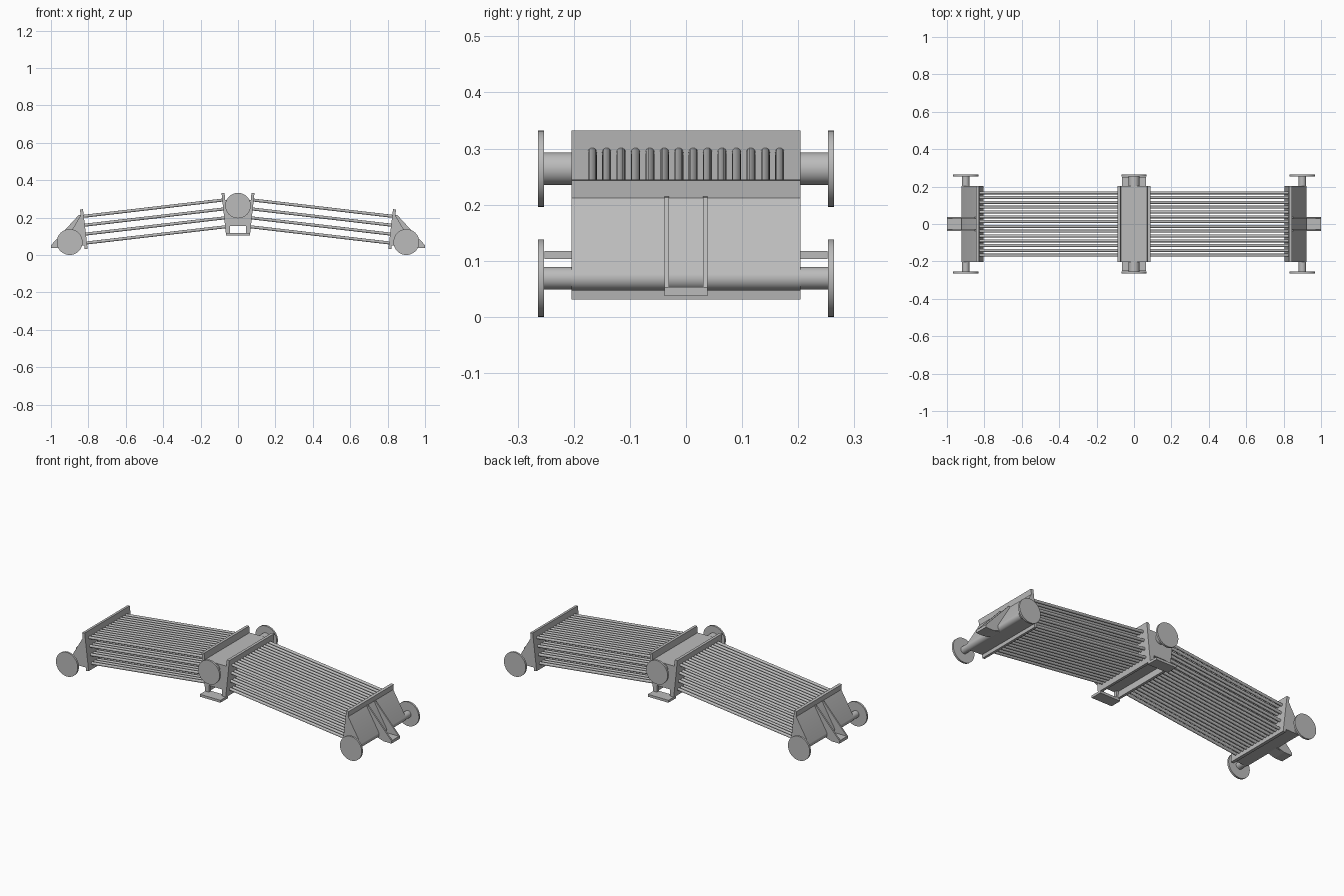
import bpy, bmesh, math
from mathutils import Vector

if "Cube" in bpy.data.objects:
    bpy.data.objects.remove(bpy.data.objects["Cube"])

steel = bpy.data.materials.new("plain_grey")
steel.diffuse_color = (0.5, 0.5, 0.5, 1)
steel.use_nodes = True
steel.node_tree.nodes["Principled BSDF"].inputs["Base Color"].default_value = steel.diffuse_color


def finish(name, bm, smooth=False):
    bmesh.ops.recalc_face_normals(bm, faces=bm.faces)
    me = bpy.data.meshes.new(name)
    bm.to_mesh(me)
    bm.free()
    me.materials.append(steel)
    ob = bpy.data.objects.new(name, me)
    bpy.context.collection.objects.link(ob)
    if smooth:
        bpy.ops.object.select_all(action='DESELECT')
        bpy.context.view_layer.objects.active = ob
        ob.select_set(True)
        bpy.ops.object.shade_smooth_by_angle(angle=math.radians(35))
    return ob


def prism(name, profile, y0, y1, side=1, smooth=False):
    """Extrude an x-z profile along y; side -1 mirrors it in x."""
    bm = bmesh.new()
    face = bm.faces.new([bm.verts.new((x * side, y0, z)) for x, z in profile])
    ext = bmesh.ops.extrude_face_region(bm, geom=[face])
    verts = [v for v in ext['geom'] if isinstance(v, bmesh.types.BMVert)]
    bmesh.ops.translate(bm, verts=verts, vec=(0, y1 - y0, 0))
    return finish(name, bm, smooth)


def add_rod(bm, a, b, r, segments):
    a, b = Vector(a), Vector(b)
    new = bmesh.ops.create_cone(bm, cap_ends=True, segments=segments,
                                radius1=r, radius2=r, depth=(b - a).length)
    rot = (b - a).to_track_quat('Z', 'Y').to_matrix()
    for v in new['verts']:
        v.co = rot @ v.co + (a + b) / 2


def nozzle(label, x, z, neck_r, flange_r):
    """Short pipe and round flange at both ends of a header."""
    for s, end in ((-1, "front"), (1, "back")):
        for part, y0, y1, r in (("neck", 0.19, 0.253, neck_r),
                                ("flange", 0.253, 0.264, flange_r)):
            bm = bmesh.new()
            add_rod(bm, (x, s * y0, z), (x, s * y1, z), r, 48)
            finish(f"{label}_{end}_{part}", bm, True)


# Middle header
prism("middle_header", [(-0.07, 0.295), (0.07, 0.295), (0.056, 0.155), (-0.056, 0.155)],
      -0.204, 0.204)
nozzle("middle", 0, 0.264, 0.029, 0.068)

# Middle mounting feet: a tab and two small posts at each end
for s, end in ((-1, "front"), (1, "back")):
    prism(end + "_foot", [(-0.065, 0.103), (0.065, 0.103), (0.065, 0.117), (-0.065, 0.117)],
          s * 0.185, s * 0.252)
    for side in (-1, 1):
        prism(end + "_foot_post", [(0.042, 0.115), (0.064, 0.115), (0.066, 0.16), (0.042, 0.16)],
              s * 0.185, s * 0.204, side)

# Outer header section: sloping face running into a rounded lower edge
cx, cz, r = 0.9, 0.069, 0.022
arc = [(cx + r * math.cos(math.radians(t)), cz + r * math.sin(math.radians(t)))
       for t in range(20, -101, -10)]
header = [(0.838, 0.218)] + arc + [(0.818, 0.05)]

for side, label in ((-1, "left"), (1, "right")):
    # Tube sheets, square to the tubes
    prism(label + "_inner_tube_sheet",
          [(0.072, 0.332), (0.088, 0.332), (0.065, 0.115), (0.050, 0.115)], -0.204, 0.204, side)
    prism(label + "_outer_tube_sheet",
          [(0.829, 0.245), (0.845, 0.243), (0.820, 0.031), (0.804, 0.033)], -0.204, 0.204, side)

    prism(label + "_header", header, -0.204, 0.204, side, True)
    nozzle(label, side * cx, cz, 0.02, 0.069)

    # Outer bracket: two webs over a base plate
    for s in (-1, 1):
        prism(label + "_bracket_web",
              [(0.84, 0.215), (0.852, 0.213), (1.0, 0.052), (1.0, 0.037), (0.95, 0.037), (0.89, 0.055)],
              s * 0.030, s * 0.038, side)
    prism(label + "_bracket_base",
          [(0.905, 0.053), (1.0, 0.053), (1.0, 0.037), (0.95, 0.037), (0.905, 0.048)],
          -0.031, 0.031, side)

    # Tube bundle: four rows of fourteen
    bm = bmesh.new()
    for row in range(4):
        drop = row * 0.0475
        lean = row * 0.0056
        for i in range(14):
            y = (i - 6.5) * 0.0257
            add_rod(bm, (side * (0.077 - lean), y, 0.294 - drop),
                    (side * (0.836 - lean), y, 0.2055 - drop), 0.008, 16)
    finish(label + "_tubes", bm, True)
